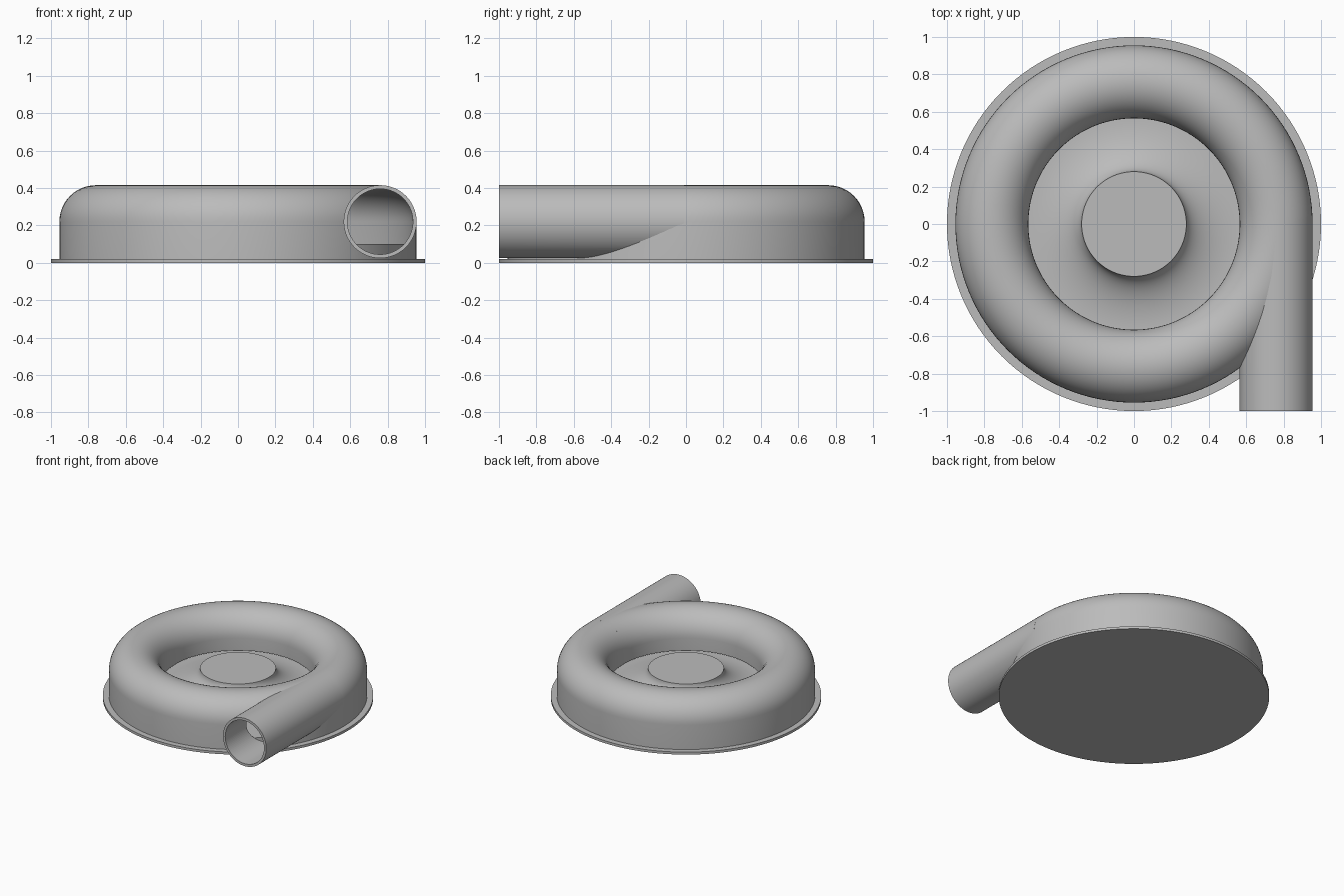
import bpy, bmesh, math
from mathutils import Matrix

if "Cube" in bpy.data.objects:
    bpy.data.objects.remove(bpy.data.objects["Cube"], do_unlink=True)

grey = bpy.data.materials.new("plain grey")
grey.use_nodes = True
COLOUR = (0.5, 0.5, 0.5, 1)
grey.diffuse_color = COLOUR
grey.node_tree.nodes["Principled BSDF"].inputs["Base Color"].default_value = COLOUR

RING, MID, TUBE, WALL = 0.76, 0.22, 0.195, 0.02   # volute ring radius, tube height, tube radius, thickness
FLANGE, FLOOR, LIP = 0.02, 0.10, 0.12


def make_object(name, bm):
    bmesh.ops.recalc_face_normals(bm, faces=bm.faces)
    mesh = bpy.data.meshes.new(name)
    bm.to_mesh(mesh)
    bm.free()
    mesh.materials.append(grey)
    ob = bpy.data.objects.new(name, mesh)
    bpy.context.collection.objects.link(ob)
    return ob


def lathe(name, profile, closed=False, steps=128):
    """Spin a (radius, height) profile about z."""
    bm = bmesh.new()
    verts = [bm.verts.new((r, 0, z)) for r, z in profile]
    pairs = list(zip(verts, verts[1:]))
    if closed:
        pairs.append((verts[-1], verts[0]))
    edges = [bm.edges.new(p) for p in pairs]
    bmesh.ops.spin(bm, geom=verts + edges, cent=(0, 0, 0), axis=(0, 0, 1),
                   angle=math.tau, steps=steps, use_merge=True)
    bmesh.ops.remove_doubles(bm, verts=bm.verts, dist=1e-5)
    return make_object(name, bm)


def arch(radius, steps=24):
    """Half circle over the volute, from the outer side to the inner side."""
    angles = [math.pi * i / steps for i in range(steps + 1)]
    return [(RING + radius * math.cos(a), MID + radius * math.sin(a)) for a in angles]


def rod(name, radius, y0, y1):
    """Solid cylinder along y on the outlet axis."""
    bm = bmesh.new()
    place = Matrix.Translation((RING, (y0 + y1) / 2, MID)) @ Matrix.Rotation(math.pi / 2, 4, "X")
    bmesh.ops.create_cone(bm, cap_ends=True, segments=96, radius1=radius, radius2=radius,
                          depth=y1 - y0, matrix=place)
    return make_object(name, bm)


def cut(ob, cutter):
    mod = ob.modifiers.new("cut", "BOOLEAN")
    mod.operation, mod.solver, mod.object = "DIFFERENCE", "EXACT", cutter
    cutter.hide_render = True
    cutter.hide_viewport = True


# Mounting flange
flange = lathe("base_flange", [(0, 0), (1, 0), (1, FLANGE), (0, FLANGE)])

# Back plate with a flared central hub
flare = [(0.28 + 0.285 * (1 - math.cos(t)), FLOOR + 0.14 * (1 - math.sin(t)))
         for t in (math.pi / 2 * i / 16 for i in range(17))]
hub = lathe("hub_plate", [(0, 0.24)] + flare + [(0.93, FLOOR), (0.93, FLANGE), (0, FLANGE)])

# Hollow volute shell with an open eye
outer, inner = RING + TUBE, RING - TUBE
shell = lathe("volute_shell",
              [(outer, FLANGE)] + arch(TUBE) + [(inner, LIP), (inner + WALL, LIP)]
              + arch(TUBE - WALL)[::-1] + [(outer - WALL, FLANGE)], closed=True)

# Tangential outlet pipe, open into the volute
pipe = rod("outlet_pipe", TUBE, -1, -0.01)
bore = rod("bore_cutter", TUBE - WALL, -1.1, -0.02)
cavity = lathe("cavity_cutter", [(outer - WALL, 0)] + arch(TUBE - WALL) + [(inner + WALL, 0)], closed=True)
cut(pipe, bore)
cut(pipe, cavity)
cut(shell, bore)

# Smooth shading with sharp rims
for ob in (flange, hub, shell, pipe):
    bpy.ops.object.select_all(action="DESELECT")
    ob.select_set(True)
    bpy.context.view_layer.objects.active = ob
    bpy.ops.object.shade_smooth_by_angle(angle=math.radians(35))
